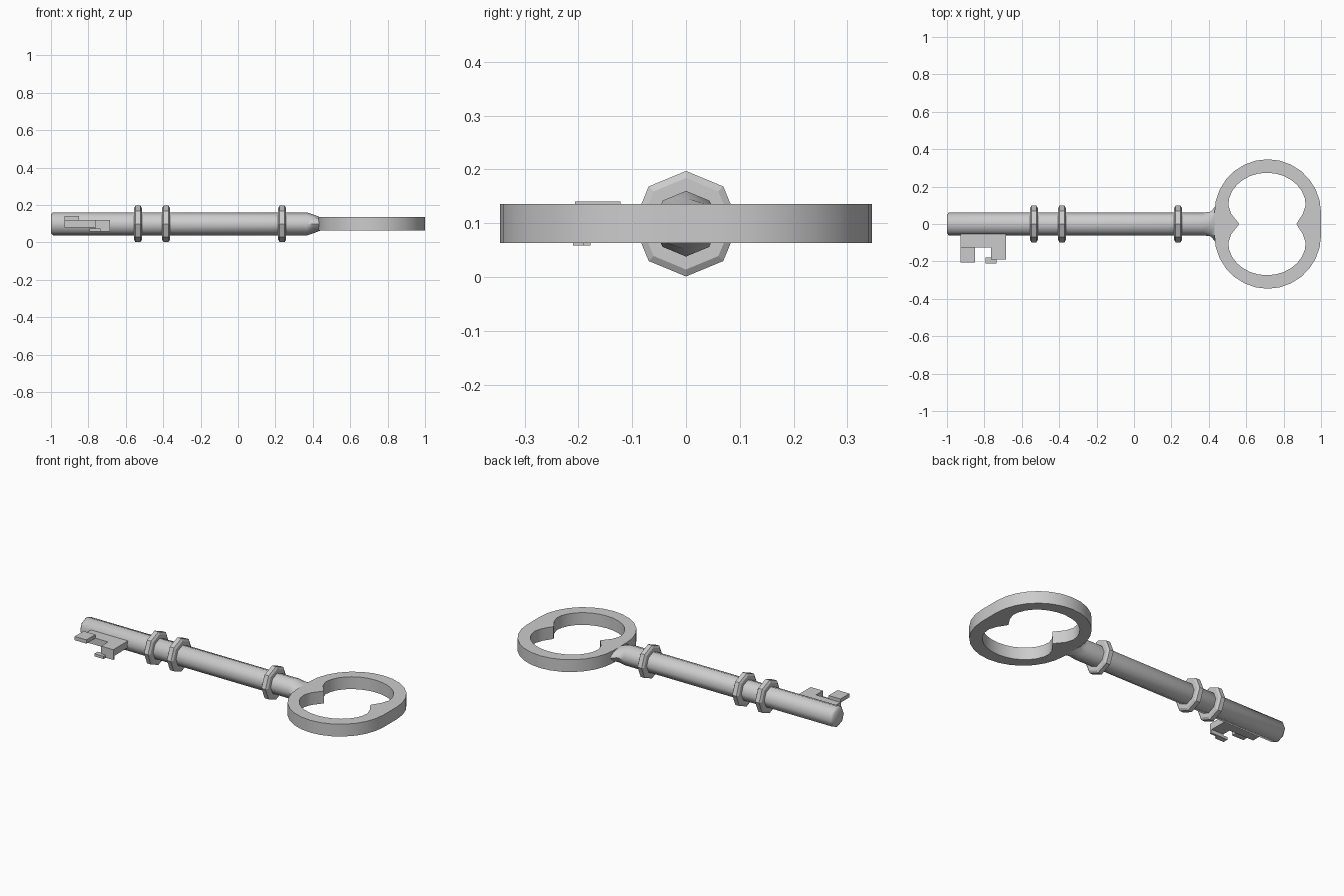
import bpy, math
from math import sin, cos, pi

if "Cube" in bpy.data.objects:
    bpy.data.objects.remove(bpy.data.objects["Cube"])

ZC = 0.099  # height of the key's centre line


def make(name, verts, faces, smooth=None):
    me = bpy.data.meshes.new(name)
    me.from_pydata(verts, [], faces)
    ob = bpy.data.objects.new(name, me)
    bpy.context.collection.objects.link(ob)
    bpy.ops.object.select_all(action='DESELECT')
    ob.select_set(True)
    bpy.context.view_layer.objects.active = ob
    bpy.ops.object.mode_set(mode='EDIT')
    bpy.ops.mesh.select_all(action='SELECT')
    bpy.ops.mesh.normals_make_consistent(inside=False)
    bpy.ops.object.mode_set(mode='OBJECT')
    if smooth:
        bpy.ops.object.shade_smooth_by_angle(angle=math.radians(smooth))
    return ob


def loft(name, sections, smooth=None, n=8):
    """Octagonal sections (x, y radius, z radius) joined along x."""
    verts = [(x, ry * sin(2 * pi * i / n), ZC + rz * cos(2 * pi * i / n))
             for x, ry, rz in sections for i in range(n)]
    faces = [(s * n + i, s * n + (i + 1) % n, (s + 1) * n + (i + 1) % n, (s + 1) * n + i)
             for s in range(len(sections) - 1) for i in range(n)]
    faces += [tuple(range(n)), tuple(range(len(verts) - n, len(verts)))]
    return make(name, verts, faces, smooth)


def box(name, x0, x1, y0, y1, z0, z1):
    verts = [(x, y, z) for x in (x0, x1) for y in (y0, y1) for z in (z0, z1)]
    faces = [(0, 1, 3, 2), (4, 6, 7, 5), (0, 4, 5, 1), (2, 3, 7, 6), (0, 2, 6, 4), (1, 5, 7, 3)]
    return make(name, verts, faces)


# Shaft with chamfered tip, flaring into the bow
loft("shaft", [(-1.0, 0.05, 0.05), (-0.99, 0.061, 0.061), (0.37, 0.061, 0.061),
               (0.41, 0.066, 0.048), (0.44, 0.10, 0.0355)], smooth=50)

# Octagonal collars
for k, x in enumerate((-0.535, -0.385, 0.236)):
    loft(f"collar_{k + 1}", [(x - 0.021, 0.055, 0.055), (x - 0.021, 0.085, 0.085),
                             (x - 0.013, 0.098, 0.098), (x + 0.013, 0.098, 0.098),
                             (x + 0.021, 0.085, 0.085), (x + 0.021, 0.055, 0.055)])


# Bow: rounded outer outline, two-lobed opening with cusps
def arc(cx, cy, rx, ry, n=14):
    return [(cx + rx * cos(pi * i / n), cy + ry * sin(pi * i / n)) for i in range(n + 1)]


def mirrored(half):
    return half + [(x, -y) for x, y in half[-2:0:-1]]


outer = mirrored([(1.0, 0), (1.0, 0.03)] + arc(0.715, 0.06, 0.285, 0.286) + [(0.43, 0.03), (0.43, 0)])
inner = mirrored([(0.868, 0), (0.903, 0.055)] + arc(0.711, 0.1, 0.207, 0.174) + [(0.519, 0.055), (0.563, 0)])
n = len(outer)
loops = [(outer, 0.063), (outer, 0.136), (inner, 0.136), (inner, 0.063)]
verts = [(x, y, z) for pts, z in loops for x, y in pts]
faces = [(a * n + i, a * n + (i + 1) % n, (a + 1) % 4 * n + (i + 1) % n, (a + 1) % 4 * n + i)
         for a in range(4) for i in range(n)]
make("bow", verts, faces, smooth=30)

# Bit: web against the shaft, raised outer tooth, dropped inner tooth with a small foot
box("bit_web", -0.928, -0.685, -0.125, -0.03, 0.08, 0.12)
box("outer_tooth", -0.928, -0.85, -0.206, -0.122, 0.118, 0.14)
box("inner_tooth", -0.765, -0.685, -0.19, -0.12, 0.08, 0.12)
box("inner_tooth_drop", -0.765, -0.685, -0.19, -0.177, 0.059, 0.082)
box("inner_tooth_foot", -0.795, -0.735, -0.21, -0.179, 0.059, 0.075)
